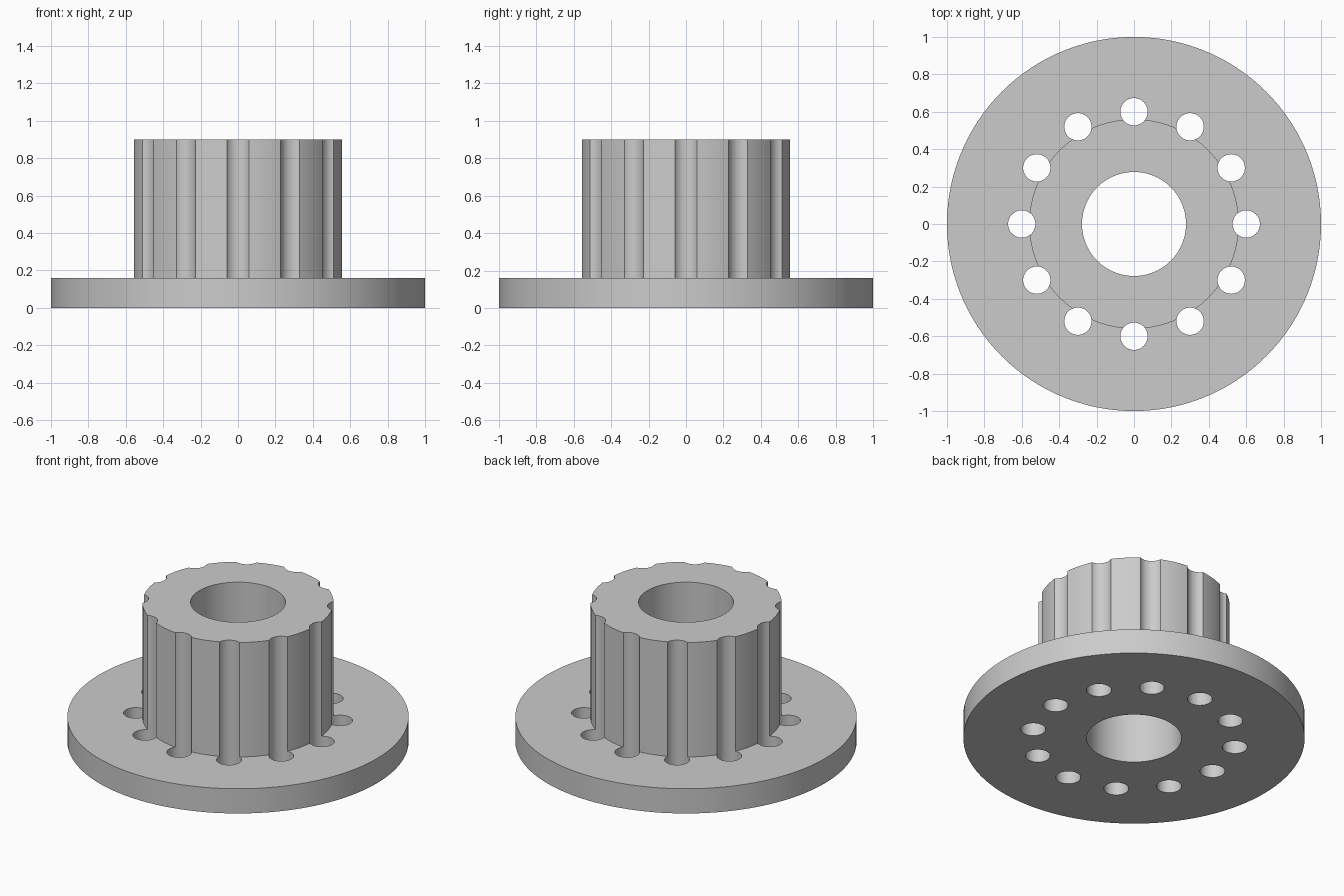
import bpy, bmesh, math
from mathutils import Matrix, Vector

cube = bpy.data.objects.get("Cube")
if cube:
    bpy.data.objects.remove(cube, do_unlink=True)

FLANGE_R, HUB_R, BORE_R = 1.0, 0.56, 0.278
FLANGE_H, TOTAL_H = 0.16, 0.9
HOLE_R, HOLE_CIRCLE, HOLES = 0.073, 0.6, 12

grey = bpy.data.materials.new("plain grey")
grey.use_nodes = True
colour = (0.6, 0.6, 0.6, 1)
grey.diffuse_color = colour
grey.node_tree.nodes["Principled BSDF"].inputs["Base Color"].default_value = colour


def make_object(name, bm):
    bmesh.ops.recalc_face_normals(bm, faces=bm.faces)
    mesh = bpy.data.meshes.new(name)
    bm.to_mesh(mesh)
    bm.free()
    mesh.materials.append(grey)
    obj = bpy.data.objects.new(name, mesh)
    bpy.context.collection.objects.link(obj)
    return obj


# Flange, hub and bore turned from one cross-section
bm = bmesh.new()
profile = [(BORE_R, 0), (FLANGE_R, 0), (FLANGE_R, FLANGE_H),
           (HUB_R, FLANGE_H), (HUB_R, TOTAL_H), (BORE_R, TOTAL_H)]
points = [bm.verts.new((r, 0, z)) for r, z in profile]
edges = [bm.edges.new((a, b)) for a, b in zip(points, points[1:] + points[:1])]
bmesh.ops.spin(bm, geom=points + edges, cent=(0, 0, 0), axis=(0, 0, 1),
               angle=math.tau, steps=120, use_merge=True)
bmesh.ops.remove_doubles(bm, verts=bm.verts, dist=1e-5)
hub = make_object("flanged_hub", bm)

# Ring of drills that cut the flange holes and the hub flutes
bm = bmesh.new()
for i in range(HOLES):
    spin = Matrix.Rotation(math.tau * i / HOLES, 4, "Z")
    place = spin @ Matrix.Translation(Vector((HOLE_CIRCLE, 0, TOTAL_H / 2)))
    bmesh.ops.create_cone(bm, cap_ends=True, segments=48, radius1=HOLE_R,
                          radius2=HOLE_R, depth=TOTAL_H + 0.2, matrix=place)
drills = make_object("hole_drills", bm)
drills.hide_render = True

cut = hub.modifiers.new("holes", "BOOLEAN")
cut.operation = "DIFFERENCE"
cut.solver = "EXACT"
cut.object = drills

# Apply the cut and keep the machined edges sharp
bpy.ops.object.select_all(action="DESELECT")
hub.select_set(True)
bpy.context.view_layer.objects.active = hub
bpy.ops.object.modifier_apply(modifier=cut.name)
bpy.data.objects.remove(drills, do_unlink=True)
bpy.ops.object.shade_smooth_by_angle(angle=math.radians(30))
